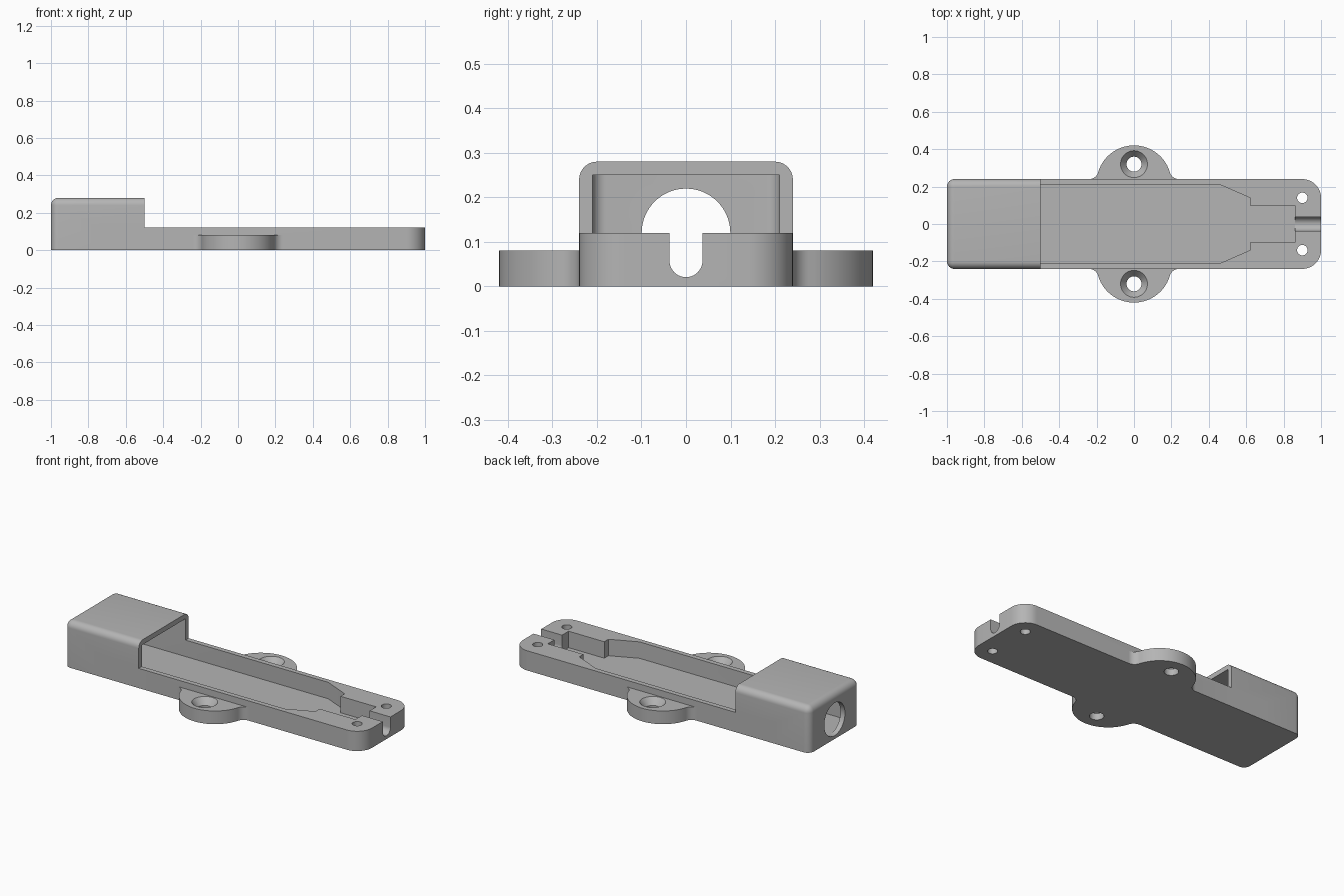
import bpy, bmesh, math
from mathutils import Vector

if "Cube" in bpy.data.objects:
    bpy.data.objects.remove(bpy.data.objects["Cube"])

grey = bpy.data.materials.new("light grey plastic")
grey.diffuse_color = (0.46, 0.46, 0.46, 1)
grey.use_nodes = True
grey.node_tree.nodes["Principled BSDF"].inputs["Base Color"].default_value = grey.diffuse_color


def arc(cx, cy, r, a0, a1, n=12):
    return [(cx + r * math.cos(math.radians(a0 + (a1 - a0) * i / n)),
             cy + r * math.sin(math.radians(a0 + (a1 - a0) * i / n))) for i in range(n + 1)]


def finish(name, bm):
    bmesh.ops.recalc_face_normals(bm, faces=bm.faces)
    me = bpy.data.meshes.new(name)
    bm.to_mesh(me)
    bm.free()
    me.materials.append(grey)
    ob = bpy.data.objects.new(name, me)
    bpy.context.collection.objects.link(ob)
    return ob


def prism(name, pts, lo, hi, axis="z"):
    """Extrude a closed outline; axis 'x' reads the points as (y, z)."""
    bm = bmesh.new()
    place = (lambda a, b: (a, b, lo)) if axis == "z" else (lambda a, b: (lo, a, b))
    f = bm.faces.new([bm.verts.new(place(a, b)) for a, b in pts])
    out = bmesh.ops.extrude_face_region(bm, geom=[f])
    d = Vector((0, 0, hi - lo)) if axis == "z" else Vector((hi - lo, 0, 0))
    bmesh.ops.translate(bm, vec=d, verts=[v for v in out["geom"] if isinstance(v, bmesh.types.BMVert)])
    return finish(name, bm)


def cone(name, x, y, z0, z1, r0, r1):
    bm = bmesh.new()
    bmesh.ops.create_cone(bm, cap_ends=True, segments=48, radius1=r0, radius2=r1, depth=z1 - z0)
    bmesh.ops.translate(bm, vec=(x, y, (z0 + z1) / 2), verts=bm.verts)
    return finish(name, bm)


def combine(target, tool, op):
    m = target.modifiers.new("bool", "BOOLEAN")
    m.operation, m.solver, m.object = op, "EXACT", tool
    bpy.context.view_layer.objects.active = target
    bpy.ops.object.modifier_apply(modifier="bool")
    bpy.data.objects.remove(tool, do_unlink=True)


# Tall housing with rounded top and end edges, square at its open side
bm = bmesh.new()
bmesh.ops.create_cube(bm, size=1)
for v in bm.verts:
    v.co = Vector((-0.75 + v.co.x * 0.5, v.co.y * 0.48, 0.14 + v.co.z * 0.28))
edges = []
for e in bm.edges:
    a, b = e.verts[0].co, e.verts[1].co
    top = min(a.z, b.z) > 0.2 and min(a.x, b.x) < -0.9
    upright = abs(a.z - b.z) > 0.1 and a.x < -0.9
    if top or upright:
        edges.append(e)
bmesh.ops.bevel(bm, geom=edges, offset=0.04, offset_type="OFFSET", segments=8, profile=0.5, affect="EDGES")
body = finish("cable_housing", bm)

# Low tray with rounded end
combine(body, prism("tray", [(-0.75, -0.24)] + arc(0.9, -0.14, 0.1, -90, 0)
                    + arc(0.9, 0.14, 0.1, 0, 90) + [(-0.75, 0.24)], 0, 0.12), "UNION")

# Mounting ears blended into both sides
t = math.degrees(math.atan2(0.07, 0.24))
half = arc(0.24, 0.29, 0.05, 270, 180 + t, 10)
ear = ([(0.24, 0.225)] + half + arc(0, 0.22, 0.2, t, 180 - t, 40)[1:-1]
       + [(-x, y) for x, y in reversed(half)] + [(-0.24, 0.225)])
for s in (1, -1):
    combine(body, prism("ear", [(x, s * y) for x, y in ear], 0, 0.08), "UNION")

# Inner cavity, tapering towards the cable exit
side = [(0.86, 0.10), (0.62, 0.10), (0.62, 0.14), (0.46, 0.21)] + arc(-0.94, 0.18, 0.03, 90, 180, 8)
combine(body, prism("cavity", side + [(x, -y) for x, y in reversed(side)], 0.02, 0.25), "DIFFERENCE")

# Round-bottomed cable slot and round opening in the end wall
slot = arc(0, 0.0575, 0.037, 180, 360, 20) + [(0.037, 0.2), (-0.037, 0.2)]
combine(body, prism("slot", slot, 0.84, 1.1, "x"), "DIFFERENCE")
combine(body, prism("end_opening", arc(0, 0.12, 0.0995, 0, 360, 64)[:-1], -1.1, -0.93, "x"), "DIFFERENCE")

# Countersunk ear holes and small lid screw holes
for s in (1, -1):
    combine(body, cone("ear_hole", 0, s * 0.32, -0.05, 0.15, 0.04, 0.04), "DIFFERENCE")
    combine(body, cone("countersink", 0, s * 0.32, 0.038, 0.09, 0.038, 0.08), "DIFFERENCE")
    combine(body, cone("screw_hole", 0.9, s * 0.14, -0.05, 0.2, 0.028, 0.028), "DIFFERENCE")

# Smooth the rounded surfaces, keep edges crisp
for ob in bpy.context.selected_objects:
    ob.select_set(False)
body.select_set(True)
bpy.context.view_layer.objects.active = body
bpy.ops.object.shade_smooth_by_angle(angle=math.radians(30))
